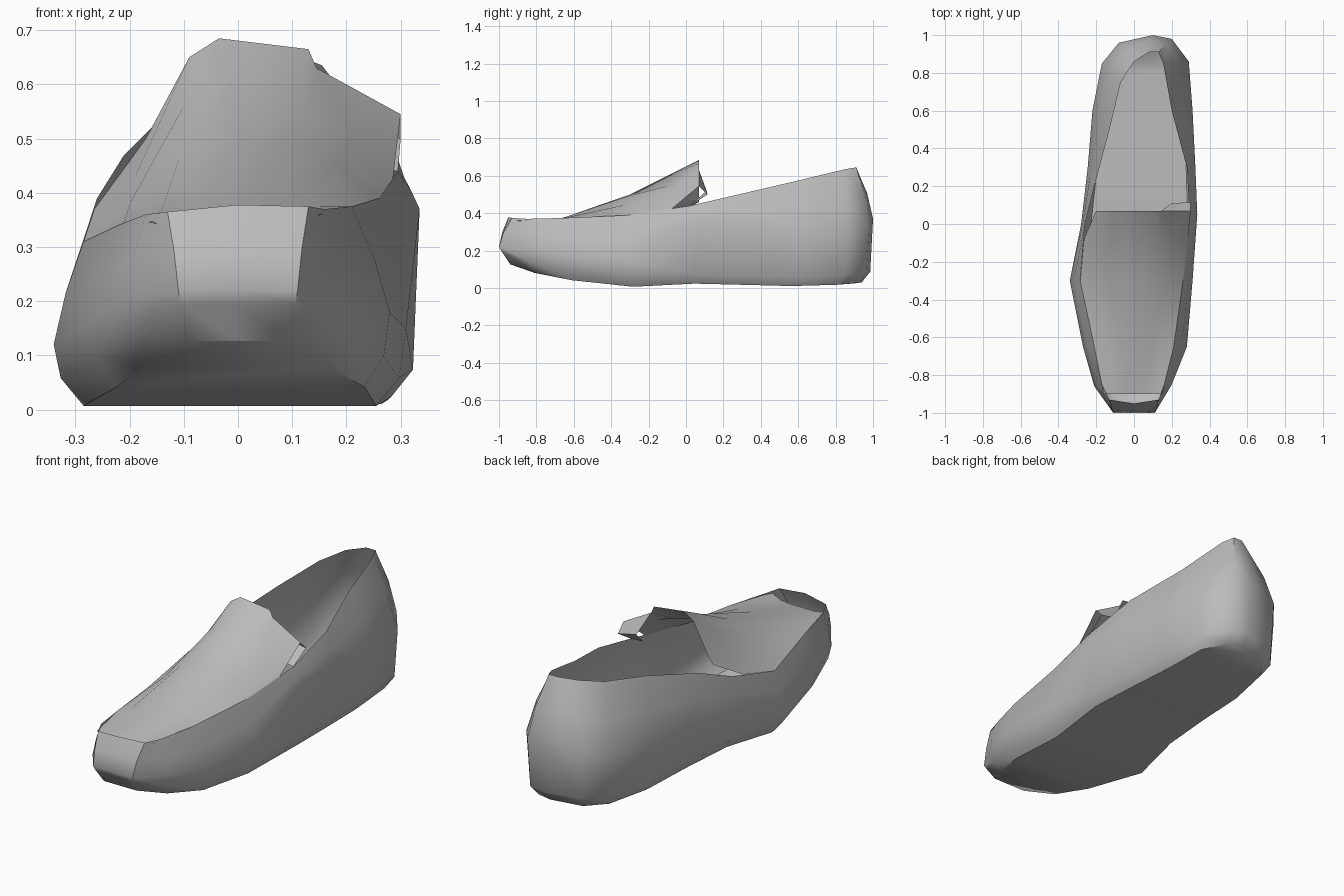
import bpy, bmesh

if "Cube" in bpy.data.objects:
    bpy.data.objects.remove(bpy.data.objects["Cube"])

grey = bpy.data.materials.new("warm_grey")
grey.diffuse_color = (0.5, 0.5, 0.5, 1)
grey.use_nodes = True
grey.node_tree.nodes["Principled BSDF"].inputs["Base Color"].default_value = grey.diffuse_color


def make(name, verts, faces):
    mesh = bpy.data.meshes.new(name)
    mesh.from_pydata(verts, [], faces)
    bm = bmesh.new()
    bm.from_mesh(mesh)
    bmesh.ops.recalc_face_normals(bm, faces=bm.faces[:])
    bm.to_mesh(mesh)
    bm.free()
    mesh.materials.append(grey)
    ob = bpy.data.objects.new(name, mesh)
    bpy.context.collection.objects.link(ob)
    bpy.ops.object.select_all(action='DESELECT')
    ob.select_set(True)
    bpy.context.view_layer.objects.active = ob
    bpy.ops.object.shade_smooth_by_angle(angle=0.8)
    return ob


def sole_height(y):
    """Underside profile from toe to heel."""
    pts = [(-1, .15), (-.83, .085), (-.55, .03), (-.2, 0), (0, .025), (.6, .01), (.87, .02), (1, .04)]
    for (a, za), (b, zb) in zip(pts, pts[1:]):
        if y <= b:
            t = max(0, (y - a) / (b - a))
            return za + t * (zb - za)
    return pts[-1][1]


# Outlines run from the toe along the right side to the heel and back
rim = [(0, -.95, .378), (.13, -.93, .375), (.16, -.85, .37), (.21, -.65, .375), (.26, -.3, .39),
       (.295, .02, .44), (.28, .3, .505), (.2, .6, .575), (.155, .85, .635), (.13, .91, .645),
       (.08, .91, .645), (0, .86, .63), (-.07, .75, .6), (-.13, .5, .55), (-.21, .2, .47),
       (-.26, 0, .39), (-.285, -.3, .31), (-.21, -.65, .345), (-.17, -.85, .36), (-.13, -.93, .365)]
wide = [(0, -1, .22), (.11, -1, .22), (.2, -.85, .2), (.28, -.65, .18), (.31, -.3, .15),
        (.335, .05, .37), (.325, .3, .35), (.31, .6, .3), (.29, .86, .3), (.2, .98, .33),
        (.1, 1, .37), (-.08, .96, .33), (-.17, .85, .3), (-.22, .6, .28), (-.245, .3, .25),
        (-.28, 0, .2), (-.34, -.3, .12), (-.27, -.65, .16), (-.21, -.86, .2), (-.11, -1, .22)]
N = len(rim)


def lower_ring(sx, sy, lift):
    ring = []
    for i, (x, y, z) in enumerate(wide):
        cx = (x + wide[-i % N][0]) / 2
        ring.append((cx + sx * (x - cx), y * sy, sole_height(y * sy) + lift))
    return ring


# Shell: rim, bulging side wall, rounded lower edge and sole
upper = [(.4 * r[0] + .6 * w[0], .35 * r[1] + .65 * w[1], .5 * (r[2] + w[2])) for r, w in zip(rim, wide)]
rings = [rim, upper, wide, lower_ring(.96, .985, .05), lower_ring(.83, .94, 0)]
verts = [p for ring in rings for p in ring]
faces = [(k * N + i, k * N + (i + 1) % N, (k + 1) * N + (i + 1) % N, (k + 1) * N + i)
         for k in range(len(rings) - 1) for i in range(N)]
b, h = (len(rings) - 1) * N, N // 2
faces += [(b + i, b + i + 1, b + N - 1 - i, b + N - i) for i in range(1, h - 1)]
faces += [(b, b + 1, b + N - 1), (b + h - 1, b + h, b + h + 1)]
make("shoe_shell", verts, faces)

# Instep: rows from behind the toe to the raised, creased tongue
rows = [
    (-.9, [(-.16, .345), (-.1, .33), (-.05, .33), (0, .33), (.05, .33), (.1, .335), (.15, .36)]),
    (-.65, [(-.21, .345), (-.14, .37), (-.07, .375), (0, .378), (.08, .378), (.15, .375), (.21, .375)]),
    (-.3, [(-.285, .31), (-.2, .38), (-.11, .46), (0, .5), (.1, .495), (.19, .45), (.26, .39)]),
    (-.08, [(-.265, .37), (-.19, .43), (-.1, .56), (0, .61), (.12, .55), (.21, .52), (.285, .42)]),
    (.07, [(-.2, .46), (-.17, .5), (-.09, .65), (-.035, .685), (.13, .665), (.145, .63), (.3, .545)]),
]
verts = [(x, y, z) for y, row in rows for x, z in row]
faces = [(r * 7 + c, r * 7 + c + 1, r * 7 + c + 8, r * 7 + c + 7)
         for r in range(len(rows) - 1) for c in range(6)]
make("tongue", verts, faces)

# Folded flap hanging at the right rear of the tongue
make("tongue_flap",
     [(.145, .07, .63), (.3, .07, .545), (.3, .115, .5), (.2, .11, .52), (.295, .02, .44), (.22, .03, .45)],
     [(0, 1, 2, 3), (3, 2, 4, 5)])
